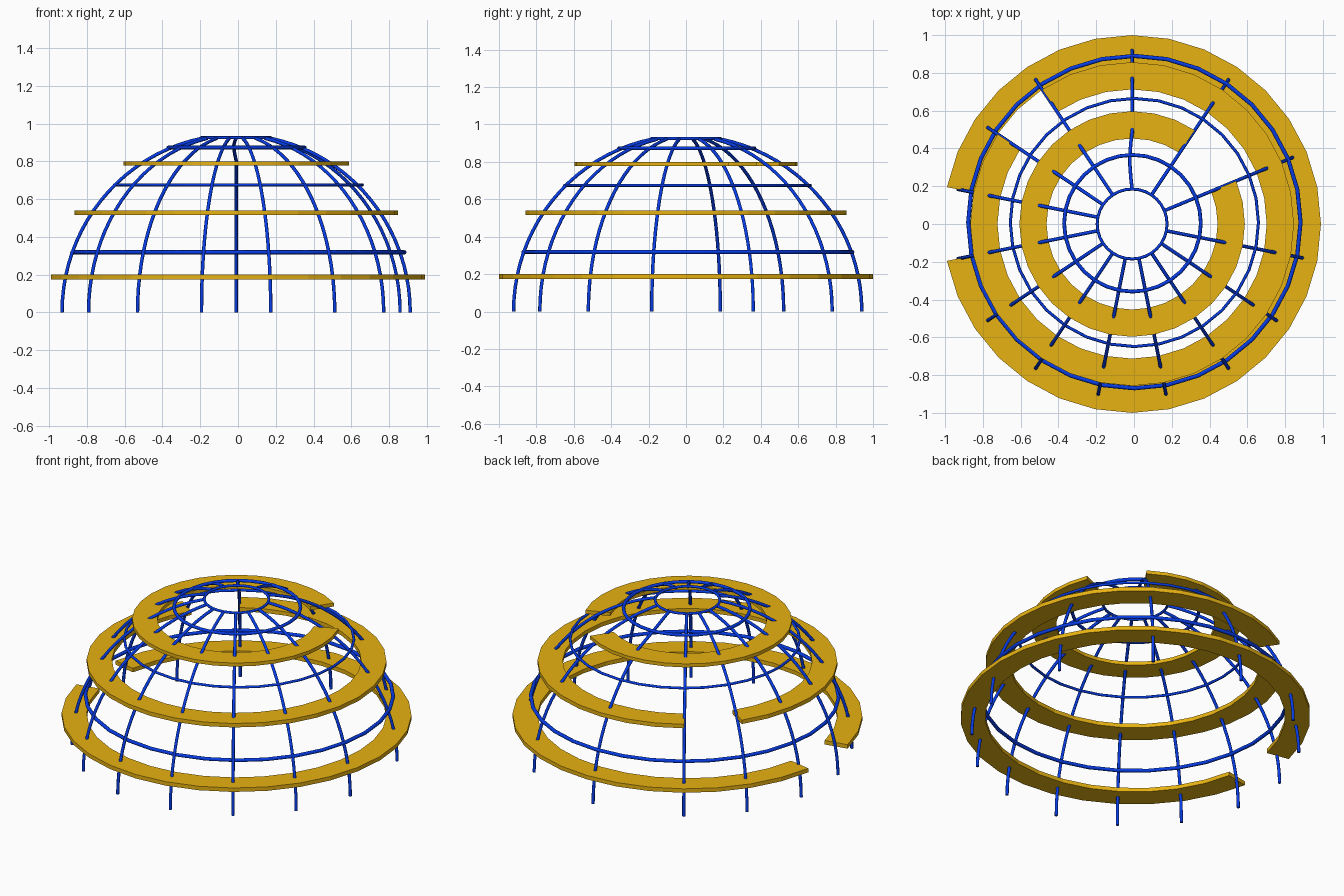
import bpy, bmesh, math
from mathutils import Vector

cube = bpy.data.objects.get("Cube")
if cube:
    bpy.data.objects.remove(cube, do_unlink=True)


def material(name, rgb):
    mat = bpy.data.materials.new(name)
    mat.use_nodes = True
    color = (*rgb, 1)
    mat.diffuse_color = color
    mat.node_tree.nodes["Principled BSDF"].inputs["Base Color"].default_value = color
    return mat


gold = material("gold", (0.80, 0.445, 0.006))
blue = material("blue", (0.002, 0.045, 0.80))

CENTER = Vector((-0.01, 0, 0))
DOME = 0.94
STEP = 11.25
SIDES = 32


def polar(radius, degrees, z=0.0):
    a = math.radians(degrees)
    return CENTER + Vector((radius * math.cos(a), radius * math.sin(a), z))


def tube(name, points, thickness, closed=False):
    """Round bar along a path, turned into a mesh."""
    curve = bpy.data.curves.new(name, "CURVE")
    curve.dimensions = "3D"
    curve.bevel_depth = thickness
    curve.bevel_resolution = 2
    curve.use_fill_caps = True
    spline = curve.splines.new("POLY")
    spline.points.add(len(points) - 1)
    for target, p in zip(spline.points, points):
        target.co = (*p, 1)
    spline.use_cyclic_u = closed
    curve.materials.append(blue)
    obj = bpy.data.objects.new(name, curve)
    bpy.context.collection.objects.link(obj)
    bpy.ops.object.select_all(action="DESELECT")
    obj.select_set(True)
    bpy.context.view_layer.objects.active = obj
    bpy.ops.object.convert(target="MESH")
    bpy.ops.object.shade_smooth_by_angle(angle=math.radians(50))


def shelf(name, inner, outer, bottom, top, start, end):
    """Flat open ring from the start angle to the end angle."""
    bm = bmesh.new()
    count = round((end - start) / STEP)
    sections = []
    for i in range(count + 1):
        angle = start + (end - start) * i / count
        corners = ((inner, bottom), (outer, bottom), (outer, top), (inner, top))
        sections.append([bm.verts.new(polar(r, angle, z)) for r, z in corners])
    for a, b in zip(sections, sections[1:]):
        for k in range(4):
            n = (k + 1) % 4
            bm.faces.new((a[k], a[n], b[n], b[k]))
    bm.faces.new(sections[0])
    bm.faces.new(reversed(sections[-1]))
    bmesh.ops.recalc_face_normals(bm, faces=bm.faces)
    mesh = bpy.data.meshes.new(name)
    bm.to_mesh(mesh)
    bm.free()
    mesh.materials.append(gold)
    bpy.context.collection.objects.link(bpy.data.objects.new(name, mesh))


# Dome ribs: even spacing around the front, wider spacing at the back
angles = [123.75 + 22.5 * i for i in range(11)] + [22.5, 56.25, 90]
top_angle = math.acos(0.185 / DOME)
for number, angle in enumerate(angles, 1):
    path = []
    for i in range(21):
        t = top_angle * i / 20
        path.append(polar(DOME * math.cos(t), angle, DOME * math.sin(t)))
    if angle == 90:
        # The back rib bows a little beside the crown
        for i in range(16, 20):
            path[i].x -= 0.012 * math.sin(math.pi * (i - 15) / 5)
    tube(f"rib_{number}", path, 0.0093)

# Horizontal hoops: radius, height, thickness, offset
hoops = {
    "lower_hoop": (0.88, 0.318, 0.011, (0.012, 0.01)),
    "middle_hoop": (0.657, 0.675, 0.008, (0.012, 0.008)),
    "upper_hoop": (0.362, 0.873, 0.010, (0.002, 0.004)),
    "crown_hoop": (0.185, 0.925, 0.008, (0, 0)),
}
for name, (radius, z, thickness, offset) in hoops.items():
    shift = Vector((*offset, 0))
    ring = [polar(radius, STEP * i, z) + shift for i in range(SIDES)]
    tube(name, ring, thickness, closed=True)

# Open ring shelves
shelf("lower_shelf", 0.857, 1.0, 0.175, 0.20, -168.75, 168.75)
shelf("middle_shelf", 0.713, 0.857, 0.515, 0.54, 146.25, 483.75)
shelf("upper_shelf", 0.453, 0.597, 0.778, 0.80, 56.25, 382.5)
